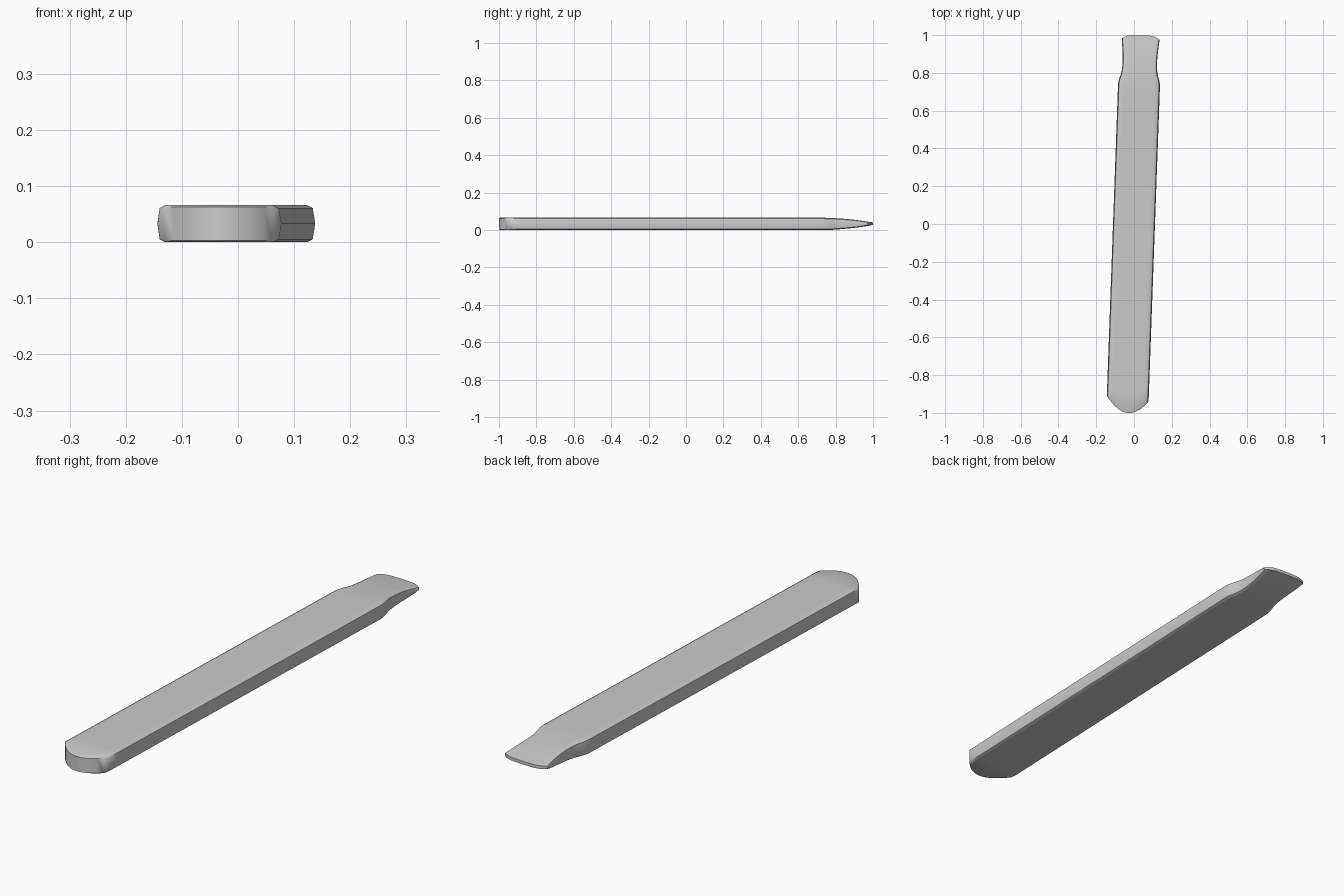
import bpy, bmesh, math

if "Cube" in bpy.data.objects:
    bpy.data.objects.remove(bpy.data.objects["Cube"])

# Cross-section: (fraction of half width, fraction of half thickness), top row left to right
TOP = [(-0.96, 0.84), (-0.87, 1)] + [(i * 0.145, 1) for i in range(-5, 6)] + [(0.87, 1), (0.96, 0.84)]
RING = [(-1, 0)] + TOP + [(1, 0)] + [(u, -v) for u, v in reversed(TOP)]

# Stations along the bar: y, half width, z low, z high, bow, skew, bow exponent
STATIONS = [
    (-1.0, 0.11, 0.003, 0.063, 0.075, -0.011, 2),
    (-0.993, 0.111, 0.0, 0.066, 0.073, -0.011, 2),
    (-0.88, 0.111, 0.0, 0.066, 0, 0, 2),
    (0.0, 0.111, 0.0, 0.066, 0, 0, 2),
    (0.70, 0.111, 0.0, 0.066, 0, 0, 2),
    (0.74, 0.111, 0.0, 0.066, 0, 0, 2),
    (0.765, 0.106, 0.001, 0.065, 0, 0, 2),
    (0.79, 0.098, 0.002, 0.064, 0, 0, 2),
    (0.815, 0.093, 0.004, 0.062, 0, 0, 2),
    (0.85, 0.091, 0.007, 0.060, 0, 0, 2),
    (0.89, 0.092, 0.011, 0.056, 0, 0, 2),
    (0.93, 0.095, 0.016, 0.051, -0.003, 0, 4),
    (0.965, 0.098, 0.021, 0.046, -0.010, 0, 4),
    (1.0, 0.100, 0.028, 0.041, -0.022, 0, 4),
]
TILT = 0.036  # the bar leans slightly towards +x

bm = bmesh.new()
rings = []
for y, half, lo, hi, bow, skew, power in STATIONS:
    mid, thick = (lo + hi) / 2, (hi - lo) / 2
    ring = []
    for u, v in RING:
        x = u * half
        yy = y + bow * abs(u) ** power + skew * u
        ring.append(bm.verts.new((x + TILT * yy, yy - TILT * x, mid + v * thick)))
    rings.append(ring)

# Skin between stations
n = len(RING)
for a, b in zip(rings, rings[1:]):
    for i in range(n):
        j = (i + 1) % n
        bm.faces.new((a[i], a[j], b[j], b[i]))

# Curved end walls, closed with upright strips
for ring in (rings[0], rings[-1]):
    k = len(TOP)
    bm.faces.new((ring[0], ring[1], ring[n - 1]))
    for i in range(1, k):
        bm.faces.new((ring[i], ring[i + 1], ring[n - i - 1], ring[n - i]))
    bm.faces.new((ring[k], ring[k + 1], ring[k + 2]))

bmesh.ops.recalc_face_normals(bm, faces=bm.faces)
mesh = bpy.data.meshes.new("flat_bar")
bm.to_mesh(mesh)
bm.free()
bar = bpy.data.objects.new("flat_bar", mesh)
bpy.context.collection.objects.link(bar)
bpy.context.view_layer.objects.active = bar
bar.select_set(True)
bpy.ops.object.shade_smooth_by_angle(angle=math.radians(40))
